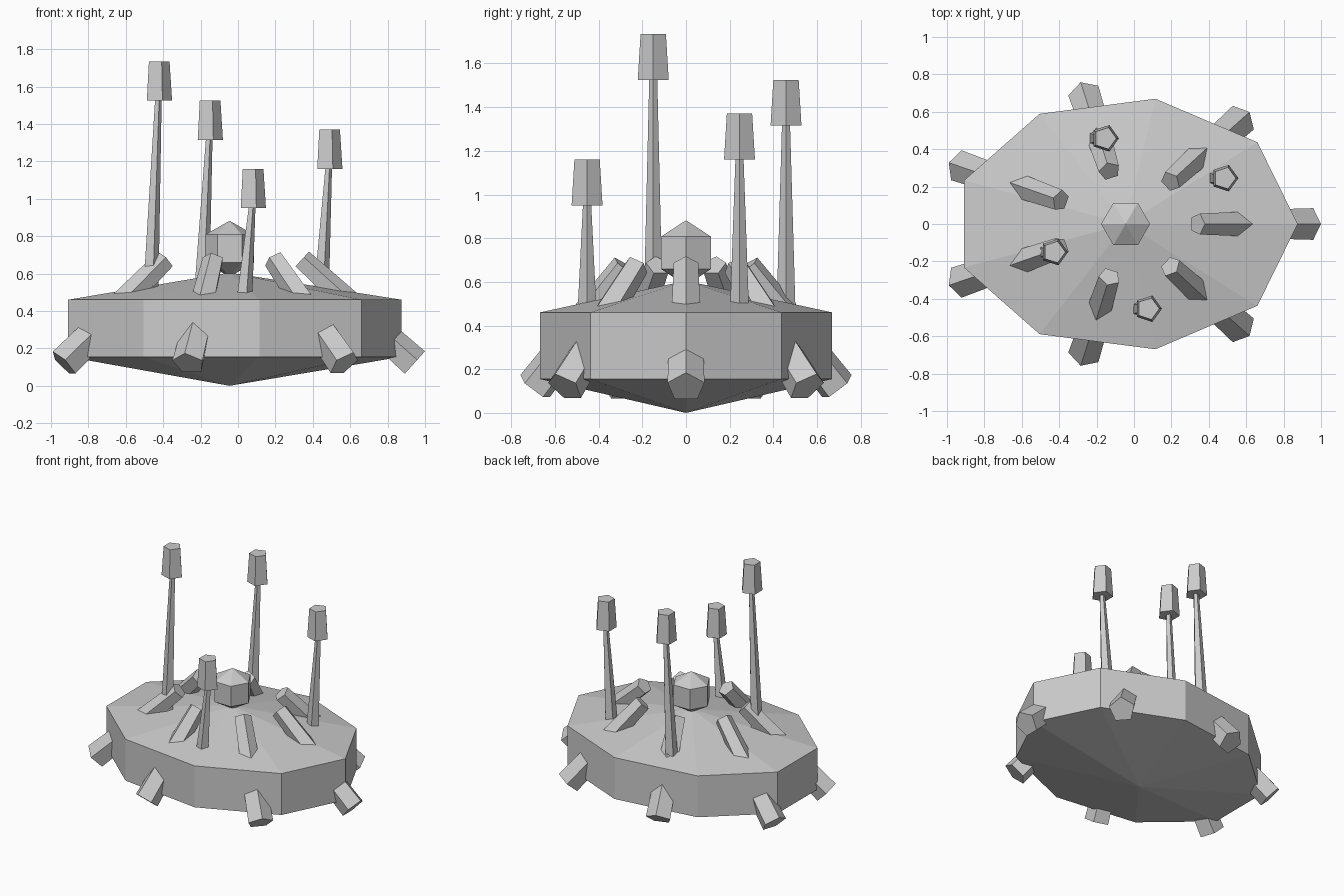
import bpy
from math import cos, sin, tau
from mathutils import Vector

if "Cube" in bpy.data.objects:
    bpy.data.objects.remove(bpy.data.objects["Cube"])

CX = -0.045  # the hull sits slightly off centre in x


def make(name, verts, faces):
    me = bpy.data.meshes.new(name)
    me.from_pydata([tuple(v) for v in verts], [], faces)
    me.update()
    ob = bpy.data.objects.new(name, me)
    bpy.context.collection.objects.link(ob)
    return ob


def capped_drum(name, n, rx, ry, z_bot, z_low, z_high, z_top):
    """Prism closed by a pyramid above and below."""
    verts = [(CX, 0, z_bot)]
    for z in (z_low, z_high):
        verts += [(CX + rx * cos(tau * i / n), ry * sin(tau * i / n), z) for i in range(n)]
    verts.append((CX, 0, z_top))
    faces = []
    for i in range(n):
        a, b = 1 + i, 1 + (i + 1) % n
        faces += [(0, b, a), (a, b, b + n, a + n), (a + n, b + n, 2 * n + 1)]
    return make(name, verts, faces)


def frustum(name, p, q, r1, r2, up, n=5):
    """Tapered prism from p to q with one corner pointing towards up."""
    p, q = Vector(p), Vector(q)
    d = (q - p).normalized()
    up = Vector(up)
    up = (up - d * up.dot(d)).normalized()
    side = d.cross(up)
    verts = [c + r * (cos(tau * i / n) * up + sin(tau * i / n) * side)
             for c, r in ((p, r1), (q, r2)) for i in range(n)]
    faces = [(i, (i + 1) % n, n + (i + 1) % n, n + i) for i in range(n)]
    faces += [tuple(reversed(range(n))), tuple(range(n, 2 * n))]
    return make(name, verts, faces)


def oval(a, rx, ry, z):
    return (CX + rx * cos(a), ry * sin(a), z)


# Nine-sided hull and six-sided top knob
capped_drum("hull", 9, 0.92, 0.68, 0.0, 0.155, 0.46, 0.605)
capped_drum("top_knob", 6, 0.131, 0.131, 0.583, 0.658, 0.808, 0.882)

# Seven slanted struts on the deck and seven thrusters around the lower rim
for k in range(7):
    a = tau * k / 7
    frustum(f"deck_strut_{k + 1}", oval(a, 0.645, 0.48, 0.435), oval(a, 0.385, 0.29, 0.674),
            0.07, 0.059, (0, 0, 1))
    frustum(f"thruster_{k + 1}", oval(a, 0.76, 0.55, 0.32), oval(a, 0.985, 0.71, 0.118),
            0.082, 0.089, (0, 0, 1))

# Four tall masts, each leaning a little, with an upright lantern on top
masts = [(-0.427, -0.15, 1.525), (-0.155, 0.458, 1.315),
         (0.075, -0.453, 0.95), (0.484, 0.245, 1.16)]
for k, (x, y, z) in enumerate(masts):
    frustum(f"mast_{k + 1}", (x + CX, y, 0.46), (x, y, z + 0.02), 0.046, 0.019, (1, 0, 0))
    frustum(f"mast_lantern_{k + 1}", (x, y, z), (x, y, z + 0.21), 0.0745, 0.061, (1, 0, 0))
